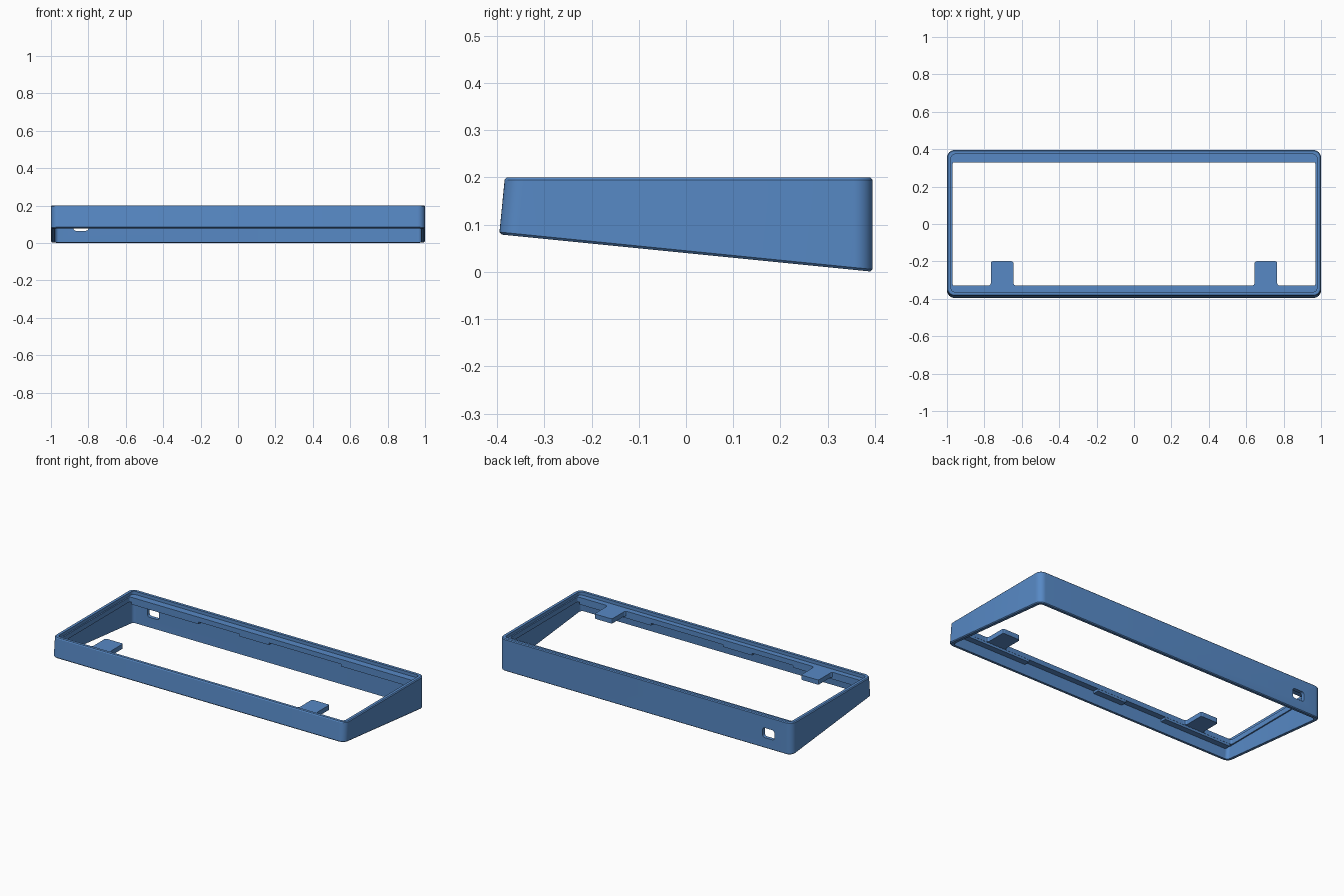
import bpy, bmesh, math

if "Cube" in bpy.data.objects:
    bpy.data.objects.remove(bpy.data.objects["Cube"])

blue = bpy.data.materials.new("blue plastic")
blue.diffuse_color = (0.095, 0.25, 0.56, 1)
blue.use_nodes = True
blue.node_tree.nodes["Principled BSDF"].inputs["Base Color"].default_value = blue.diffuse_color


def finish(name, bm):
    bmesh.ops.recalc_face_normals(bm, faces=bm.faces)
    me = bpy.data.meshes.new(name)
    bm.to_mesh(me)
    bm.free()
    ob = bpy.data.objects.new(name, me)
    bpy.context.collection.objects.link(ob)
    me.materials.append(blue)
    return ob


def rounded(x0, x1, y0, y1, r, n=8):
    """Rounded rectangle outline, counter-clockwise."""
    pts = []
    for cx, cy, a in ((x1 - r, y1 - r, 0), (x0 + r, y1 - r, 90),
                      (x0 + r, y0 + r, 180), (x1 - r, y0 + r, 270)):
        for i in range(n + 1):
            t = math.radians(a + 90 * i / n)
            pts.append((cx + r * math.cos(t), cy + r * math.sin(t)))
    return pts


def prism(name, pts, z0, z1):
    bm = bmesh.new()
    face = bm.faces.new([bm.verts.new((x, y, z0)) for x, y in pts])
    ext = bmesh.ops.extrude_face_region(bm, geom=[face])["geom"]
    for v in ext:
        if isinstance(v, bmesh.types.BMVert):
            v.co.z = z1
    return finish(name, bm)


def smooth(ob):
    bpy.ops.object.select_all(action='DESELECT')
    bpy.context.view_layer.objects.active = ob
    ob.select_set(True)
    bpy.ops.object.shade_smooth_by_angle(angle=math.radians(30))


def underside(y):
    """Height of the slanted bottom edge."""
    return 0.0400 - 0.1 * y


# Case frame: closed loop of cross-section rings (half width, front, back, radius, height)
TOP, LEDGE, UNDER = 0.20, 0.18, 0.15
rings = [
    (0.995, -0.390, 0.390, 0.035, None),
    (1.000, -0.395, 0.395, 0.040, 0.005),
    (1.000, -0.384, 0.395, 0.040, TOP - 0.005),
    (0.995, -0.380, 0.390, 0.035, TOP),
    (0.978, -0.363, 0.373, 0.020, TOP),
    (0.978, -0.363, 0.373, 0.020, LEDGE),
    (0.970, -0.330, 0.330, 0.010, LEDGE),
    (0.970, -0.330, 0.330, 0.010, UNDER),
    (0.978, -0.366, 0.373, 0.020, UNDER),
    (0.978, -0.373, 0.373, 0.020, None),
]
bm = bmesh.new()
loops = []
for hx, y0, y1, r, z in rings:
    loop = []
    for x, y in rounded(-hx, hx, y0, y1, r):
        if z is None:
            h = underside(y)
        elif z < 0.01:
            h = underside(y) + z
        else:
            h = z
        loop.append(bm.verts.new((x, y, h)))
    loops.append(loop)
for k, a in enumerate(loops):
    b = loops[(k + 1) % len(loops)]
    for i in range(len(a)):
        j = (i + 1) % len(a)
        bm.faces.new((a[i], a[j], b[j], b[i]))
frame = finish("case_frame", bm)

# Cable port through the back wall
port = prism("port_cutter", rounded(-0.88, -0.80, 0.065, 0.125, 0.015), -0.45, -0.34)
port.rotation_euler = (math.radians(90), 0, 0)
port.hide_render = True
port.hide_viewport = True
cut = frame.modifiers.new("port", 'BOOLEAN')
cut.operation = 'DIFFERENCE'
cut.solver = 'EXACT'
cut.object = port
smooth(frame)

# Support tabs on the front ledge, with filleted roots and rounded tips
for side, cx in (("left", -0.705), ("right", 0.705)):
    half = [(0.075, -0.350), (0.075, -0.330), (0.066, -0.327), (0.060, -0.318),
            (0.060, -0.208), (0.057, -0.202), (0.051, -0.199)]
    pts = [(cx + x, y) for x, y in half] + [(cx - x, y) for x, y in reversed(half)]
    prism(side + "_support_tab", pts, UNDER + 0.001, LEDGE)

# Thickened strips under the front and back ledges
for side, y0, y1 in (("front", -0.368, -0.331), ("back", 0.331, 0.375)):
    for i, (x0, x1) in enumerate(((-0.96, -0.50), (-0.22, -0.02), (0.47, 0.96))):
        prism(f"{side}_ledge_strip_{i + 1}",
              [(x0, y0), (x1, y0), (x1, y1), (x0, y1)], UNDER - 0.014, UNDER + 0.002)
